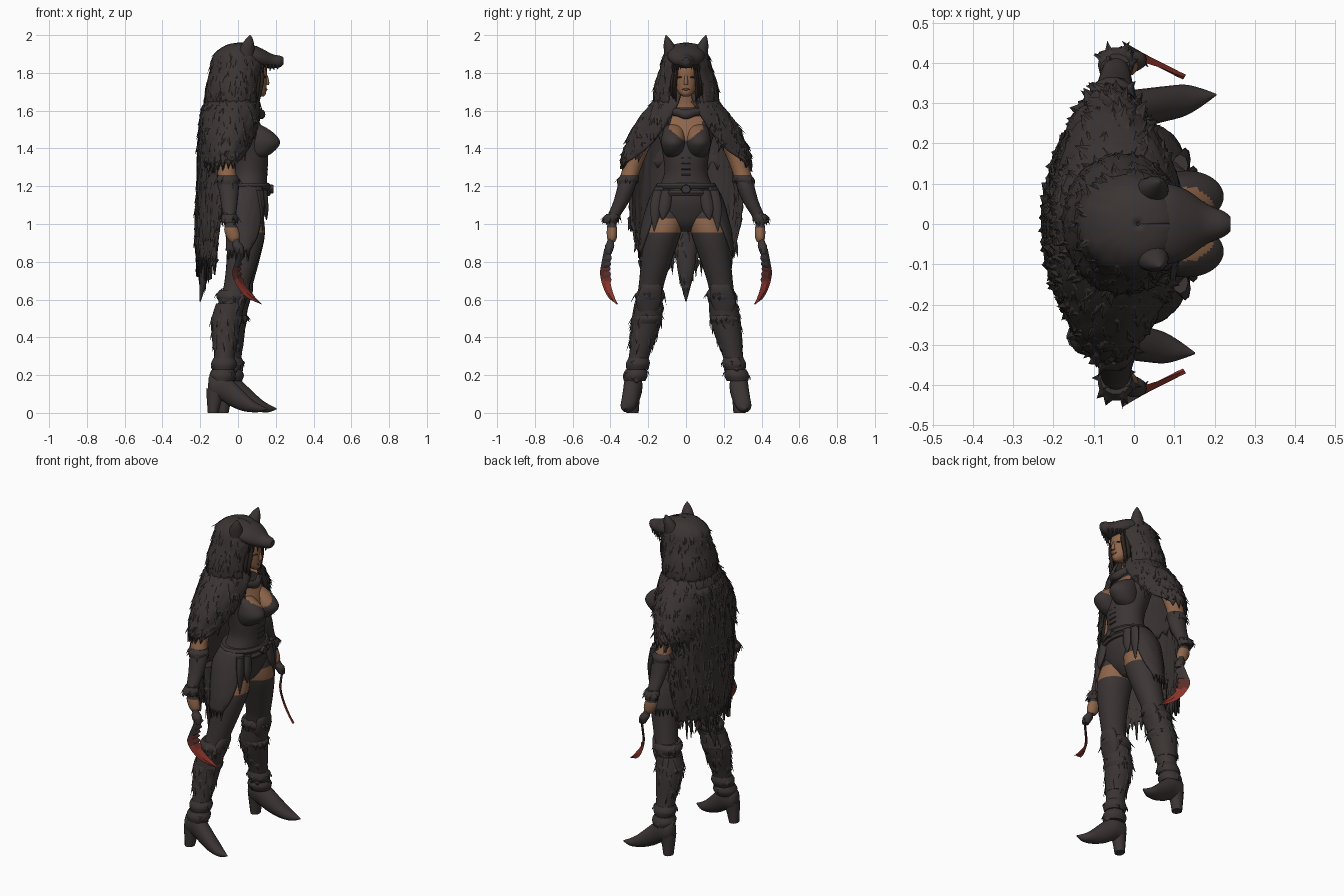
import bpy, bmesh, math, random
from mathutils import Vector
random.seed(4)
COL = {"charcoal leather": (.045, .036, .035), "dark fur": (.043, .035, .033), "brown skin": (.27, .13, .068),
       "dark hair": (.025, .017, .014), "blade red": (.27, .035, .024), "blade dark red": (.11, .027, .022),
       "lips": (.17, .065, .045)}
MATS = {}
for k, c in COL.items():
    MATS[k] = bpy.data.materials.new(k)
    MATS[k].diffuse_color = (*c, 1)
LEA, FUR, SKIN, HAIR, RED, DRED, LIP = COL


def finish(bm, name, mat, smooth=True):
    """mat is a material name, or a rule from face centre to name"""
    used = []
    for f in bm.faces:
        m = mat if isinstance(mat, str) else mat(f.calc_center_median())
        if m not in used:
            used.append(m)
        f.material_index = used.index(m)
        f.smooth = smooth
    me = bpy.data.meshes.new(name)
    bm.to_mesh(me)
    bm.free()
    for m in used:
        me.materials.append(MATS[m])
    if smooth:
        me.set_sharp_from_angle(angle=math.radians(45))
    ob = bpy.data.objects.new(name, me)
    bpy.context.collection.objects.link(ob)
    return ob


def refine(rows, k):
    """Catmull-Rom interpolation of rows"""
    out = []
    for i in range(len(rows) - 1):
        a, b, c, d = rows[max(i - 1, 0)], rows[i], rows[i + 1], rows[min(i + 2, len(rows) - 1)]
        for j in range(k):
            t = j / k
            out.append([.5 * (2 * q + (r - p) * t + (2 * p - 5 * q + 4 * r - s) * t * t
                              + (3 * q - p - 3 * r + s) * t ** 3) for p, q, r, s in zip(a, b, c, d)])
    return out + [list(rows[-1])]


def loft(name, rows, mat, axis=2, n=20, k=4, side=1, dx=None):
    """elliptical rings (pos, c1, c2, r1, r2) stacked along an axis"""
    bm, rings = bmesh.new(), []
    o = [i for i in range(3) if i != axis]
    for pos, c1, c2, r1, r2 in refine(rows, k):
        ring = []
        for j in range(n):
            a, v = 2 * math.pi * j / n, [0, 0, 0]
            v[axis] = pos
            v[o[0]] = c1 + max(r1, .002) * math.cos(a)
            v[o[1]] = c2 + max(r2, .002) * math.sin(a)
            v[0] += dx(v[2]) if dx else 0
            v[1] *= side
            ring.append(bm.verts.new(v))
        rings.append(ring)
    for p, q in zip(rings, rings[1:]):
        for j in range(n):
            bm.faces.new((p[j], p[(j + 1) % n], q[(j + 1) % n], q[j]))
    bm.faces.new(rings[0])
    bm.faces.new(rings[-1])
    bmesh.ops.recalc_face_normals(bm, faces=bm.faces)
    return finish(bm, name, mat)


def drape(name, rows, mat, a1=None, jag=.05, n=60, side=1, wob=.025):
    """open hanging sheet: rows (z, cx, rx, ry, start angle from the front) with a torn hem"""
    bm, g = bmesh.new(), []
    fine = refine(rows, 3)
    for i, (z, cx, rx, ry, a0) in enumerate(fine):
        line, end = [], (a1 if a1 else 360 - a0)
        for j in range(n + 1):
            a = math.radians(a0 + (end - a0) * j / n)
            w = 1 + random.uniform(-wob, wob)
            drop = jag * random.uniform(.4, 1) if i == len(fine) - 1 and j % 3 == 1 else 0
            line.append(bm.verts.new((cx + rx * w * math.cos(a), side * ry * w * math.sin(a), z - drop)))
        g.append(line)
    for p, q in zip(g, g[1:]):
        for j in range(n):
            bm.faces.new((p[j], q[j], q[j + 1], p[j + 1]))
    ob = finish(bm, name, mat)
    m = ob.modifiers.new("thickness", 'SOLIDIFY')
    m.thickness, m.offset = .012, 0
    return ob


def fur(ob, count, length, width, cx=-.04, cy=0, keep=lambda c: True):
    """scatter pointed tufts that hang down over a part"""
    bm = bmesh.new()
    polys = [p for p in ob.data.polygons if keep(p.center) and p.area > 1e-6]
    for p in random.choices(polys, weights=[p.area for p in polys], k=count):
        c, nrm = p.center, p.normal.copy()
        if nrm.dot(Vector((c.x - cx, c.y - cy, 0))) < 0:
            nrm.negate()
        down = Vector((random.uniform(-.35, .35), random.uniform(-.35, .35), -1))
        down = (down - nrm * down.dot(nrm)).normalized()
        s = nrm.cross(down) * width * random.uniform(.7, 1.2)
        L = length * random.uniform(.6, 1.3)
        a, b, top, mid, tip = [bm.verts.new(v) for v in (
            c - s, c + s, c - down * L * .3, c + nrm * width * .45 + down * L * .2, c + down * L + nrm * L * .2)]
        for f in ((top, a, mid), (top, mid, b), (a, tip, mid), (mid, tip, b), (a, b, tip)):
            bm.faces.new(f)
    bmesh.ops.recalc_face_normals(bm, faces=bm.faces)
    return finish(bm, ob.name + "_tufts", FUR, False)


# torso, with the skin window at the chest and bare neck
def chest_rule(c):
    window = c.x > .03 and abs(c.y) < .09 and 1.435 + .75 * abs(c.y) < c.z < 1.568
    return SKIN if window or c.z > 1.62 else LEA


loft("torso", [(.96, .02, 0, .05, .05), (1.0, .02, 0, .09, .12), (1.05, .02, 0, .115, .165), (1.12, .03, 0, .125, .172),
               (1.2, .05, 0, .105, .14), (1.27, .06, 0, .095, .115), (1.35, .06, 0, .1, .12), (1.43, .045, 0, .11, .135),
               (1.5, .03, 0, .105, .155), (1.57, .01, 0, .085, .14), (1.62, .015, 0, .055, .065), (1.74, .04, 0, .045, .045)],
     chest_rule, n=64, k=8)
for i, z in enumerate((1.2, 1.165)):
    loft(f"belt_{i}", [(z - .016, .047, 0, .12, .155 + .012 * i), (z, .047, 0, .128, .163 + .012 * i),
                       (z + .016, .047, 0, .118, .152 + .012 * i)], LEA, n=32, k=2)
loft("belt_buckle", [(.15, 0, 1.185, .03, .028), (.187, 0, 1.185, .024, .022)], LEA, axis=0, n=8, k=1)
for i in range(4):
    z = 1.26 + .03 * i
    loft(f"corset_lace_{i}", [(-.025, .154, z, .006, .004), (.025, .154, z, .006, .004)], LEA, axis=1, n=6, k=1)
loft("cloak_clasp", [(-.13, .07, 1.6, .012, .018), (-.06, .105, 1.595, .018, .022), (0, .125, 1.58, .02, .026),
                     (.06, .105, 1.595, .018, .022), (.13, .07, 1.6, .012, .018)], LEA, axis=1, n=10)

# face
loft("face", [(1.675, .115, 0, .02, .016), (1.69, .105, 0, .043, .035), (1.72, .09, 0, .06, .054), (1.77, .08, 0, .073, .064),
              (1.83, .07, 0, .08, .066), (1.88, .06, 0, .05, .05)], SKIN, n=28)
loft("nose", [(1.735, .15, 0, .012, .012), (1.75, .152, 0, .014, .011), (1.79, .148, 0, .008, .007)], SKIN, n=10)
loft("lips", [(-.02, .143, 1.713, .004, .003), (0, .15, 1.713, .006, .006), (.02, .143, 1.713, .004, .003)], LIP, axis=1, n=8)

# wolf hood
hood = drape("wolf_hood", [(1.955, .01, .004, .004, 0), (1.942, .01, .07, .07, 0), (1.9, 0, .12, .11, 3), (1.85, 0, .138, .125, 22),
                           (1.8, -.01, .135, .14, 29), (1.72, -.025, .14, .165, 32), (1.64, -.03, .143, .168, 32)], FUR)
fur(hood, 210, .042, .018, keep=lambda c: c.z < 1.92 and c.x < .09)
loft("wolf_snout", [(0, 0, 1.89, .1, .054), (.08, 0, 1.89, .1, .056), (.13, 0, 1.877, .085, .05), (.18, 0, 1.862, .05, .038),
                    (.222, 0, 1.86, .032, .031), (.24, 0, 1.864, .018, .018)], FUR, axis=0, n=24)

# shoulder mantle, long cape and tail
mantle = drape("mantle", [(1.69, -.015, .11, .13, 12), (1.64, -.03, .143, .175, 13), (1.58, -.035, .156, .225, 19), (1.5, -.045, .156, .28, 26),
                          (1.42, -.055, .148, .318, 36), (1.37, -.06, .142, .332, 48), (1.325, -.06, .138, .34, 68)], FUR, jag=.06)
fur(mantle, 360, .046, .02, keep=lambda c: c.z > 1.36 or c.x < -.08)
cape = drape("long_cape", [(1.6, -.05, .14, .2, 95), (1.4, -.06, .15, .27, 95), (1.2, -.06, .152, .295, 98), (1.0, -.06, .162, .295, 103),
                           (.88, -.06, .16, .272, 108), (.82, -.06, .155, .258, 110)], FUR, jag=.12)
fur(cape, 320, .06, .02)
tail = loft("pelt_tail", [(1.0, -.19, 0, .025, .06), (.85, -.185, 0, .028, .055), (.74, -.18, 0, .025, .042), (.66, -.19, 0, .015, .022),
                          (.59, -.2, 0, .003, .003)], FUR, n=12)
fur(tail, 40, .045, .014, cx=-.185)

# paired parts
for s, tag in ((1, "left"), (-1, "right")):
    def shift(z, s=s):  # one leg stands a little further forward
        return .027 * s * max(0, 1 - z / .95)

    loft(f"{tag}_breast", [(1.35, .11, .065, .02, .025), (1.375, .115, .066, .065, .05), (1.425, .13, .068, .092, .064),
                           (1.47, .12, .067, .082, .06), (1.515, .09, .066, .05, .045), (1.535, .07, .066, .01, .01)],
         chest_rule, n=48, k=8, side=s)
    loft(f"{tag}_eye", [(.016, .143, 1.776, .006, .002), (.03, .142, 1.778, .006, .006), (.044, .132, 1.776, .006, .002)],
         HAIR, axis=1, n=8, side=s)
    for i in range(3):
        y = .05 + .014 * i
        loft(f"{tag}_hair_lock_{i}", [(1.85, .12 - .02 * i, y - .01, .015, .014), (1.77, .125 - .02 * i, y + .005, .014, .011),
                                      (1.7, .115 - .015 * i, y + .01, .012, .009), (1.64 + .02 * i, .11 - .01 * i, y, .002, .002)],
             HAIR, n=8, side=s)
    loft(f"{tag}_wolf_ear", [(1.87, .035, .072, .05, .042), (1.94, .05, .088, .036, .031), (1.98, .06, .099, .018, .015),
                             (2.0, .065, .105, .002, .002)], FUR, n=14, side=s)
    for i in range(5):
        x = .13 + .02 * i
        loft(f"{tag}_fang_{i}", [(1.845, x, .072 - .011 * i, .009, .007), (1.803 + .004 * i, x, .072 - .011 * i, .001, .001)],
             FUR, n=6, k=1, side=s)

    # arm, bracer and hand
    loft(f"{tag}_arm", [(1.56, -.03, .16, .05, .05), (1.48, -.05, .21, .06, .055), (1.38, -.065, .255, .056, .052),
                        (1.28, -.06, .292, .049, .048), (1.2, -.05, .315, .054, .047), (1.12, -.047, .342, .045, .042),
                        (1.05, -.045, .378, .035, .034), (1.0, -.04, .395, .028, .027)],
         lambda c: SKIN if c.z > 1.25 else LEA, side=s)
    for i, (z, x, y, r) in enumerate(((1.235, -.055, .308, .06), (1.03, -.045, .395, .045))):
        cuff = loft(f"{tag}_arm_cuff_{i}", [(z + .022, x, y - .008, r * .85, r * .8), (z, x, y, r, r * .95),
                                            (z - .025, x, y + .008, r * .85, r * .8)], FUR, n=14, side=s)
        fur(cuff, 24, .035, .012, cx=x, cy=s * y)
    loft(f"{tag}_hand", [(1.01, -.04, .393, .025, .022), (.97, -.035, .392, .038, .028), (.93, -.025, .392, .036, .027),
                         (.905, -.02, .393, .022, .018)], lambda c: SKIN if c.z < .985 else LEA, n=14, side=s)
    loft(f"{tag}_dagger_grip", [(.97, -.02, .395, .014, .014), (.91, -.01, .4, .018, .018), (.88, .0, .405, .03, .026),
                                (.84, .012, .41, .02, .016)], LEA, n=10, side=s)

    # curved dagger: crescent on a slanted plane, toothed inner edge
    bm = bmesh.new()
    outer = refine([(.045, .87), (.014, .79), (0, .735), (.03, .67), (.09, .61), (.18, .575)], 4)
    inner = refine([(.08, .87), (.066, .80), (.058, .75), (.078, .69), (.12, .637), (.181, .576)], 4)
    rows = []
    for i, (p, q) in enumerate(zip(outer, inner)):
        notch = .014 * (i % 2) if i < 13 else 0
        lean = -.024 * min(1, (20 - i) / 10)
        m = ((p[0] + q[0]) / 2, (p[1] + q[1]) / 2)
        rows.append([bm.verts.new((-.03 + .86 * u + .5 * t, s * (.455 - .5 * u + .86 * t), z))
                     for u, z, t in ((p[0], p[1], 0), (*m, lean / 2 + .007), (q[0] + notch, q[1], lean), (*m, lean / 2 - .007))])
    for p, q in zip(rows, rows[1:]):
        for j in range(4):
            bm.faces.new((p[j], p[(j + 1) % 4], q[(j + 1) % 4], q[j]))
    bmesh.ops.recalc_face_normals(bm, faces=bm.faces)
    finish(bm, f"{tag}_dagger_blade", lambda c: RED if c.z < .7 else DRED if c.z < .77 else LEA, False)

    # leg with shorts, bare thigh band and tall boot
    loft(f"{tag}_leg", [(1.09, .02, .09, .1, .08), (1.02, .03, .105, .108, .096), (.93, .04, .128, .1, .095), (.8, .025, .158, .082, .08),
                        (.67, 0, .185, .068, .066), (.58, -.025, .195, .07, .07), (.5, -.045, .205, .077, .076),
                        (.38, -.05, .23, .063, .062), (.27, -.055, .255, .052, .052), (.17, -.06, .275, .052, .048)],
         lambda c: SKIN if .95 < c.z < 1.03 else LEA, n=24, k=8, side=s, dx=shift)
    loft(f"{tag}_knee_guard", [(.72, .04, .18, .015, .03), (.66, .04, .185, .032, .058), (.58, .02, .198, .03, .066),
                               (.5, .005, .205, .02, .03)], LEA, n=14, side=s, dx=shift)
    for i, (z, x, y, r) in enumerate(((.62, -.02, .19, .085), (.5, -.045, .205, .085), (.26, -.055, .255, .068), (.2, -.06, .268, .07))):
        cuff = loft(f"{tag}_boot_cuff_{i}", [(z + .03, x, y - .004, r * .82, r * .8), (z, x, y, r, r * .95),
                                             (z - .03, x, y + .004, r * .85, r * .83)], FUR, n=18, side=s, dx=shift)
        fur(cuff, 30 if i < 2 else 12, .045 if i < 2 else .025, .015, cx=x + shift(z), cy=s * y)
    fluff = loft(f"{tag}_shin_wrap", [(.58, -.03, .197, .075, .076), (.48, -.05, .21, .079, .08), (.34, -.053, .24, .062, .062)],
                 FUR, n=16, side=s, dx=shift)
    fur(fluff, 45, .05, .014, cx=-.045, cy=s * .21, keep=lambda c: c.x < .0)
    loft(f"{tag}_foot", [(-.135, .277, .15, .02, .035), (-.115, .278, .145, .043, .065), (-.06, .28, .14, .05, .078),
                         (-.01, .287, .105, .048, .072), (.05, .298, .064, .044, .054), (.1, .307, .037, .039, .034),
                         (.14, .314, .024, .023, .02), (.178, .321, .022, .002, .003)], LEA, axis=0, n=18, side=s, dx=shift)
    loft(f"{tag}_boot_heel", [(.13, -.09, .279, .055, .042), (.07, -.1, .281, .04, .036), (0, -.105, .283, .028, .032)],
         LEA, n=12, k=3, side=s, dx=shift)

    # hip flaps and pointed straps
    drape(f"{tag}_hip_flap", [(1.2, .045, .12, .155, 48), (1.12, .03, .145, .195, 48), (1.0, .03, .145, .228, 54), (.92, .03, .138, .243, 62),
                              (.86, .02, .125, .247, 72)], LEA, a1=130, jag=.07, n=18, side=s, wob=.01)
    for i, (x, y, z) in enumerate(((.135, .1, 1.02), (.115, .145, .96))):
        loft(f"{tag}_hip_strap_{i}", [(1.18, x, y, .02, .028), (1.08, x + .012, y + .015, .014, .03), (z, x + .016, y + .025, .002, .002)],
             LEA, n=8, side=s)
